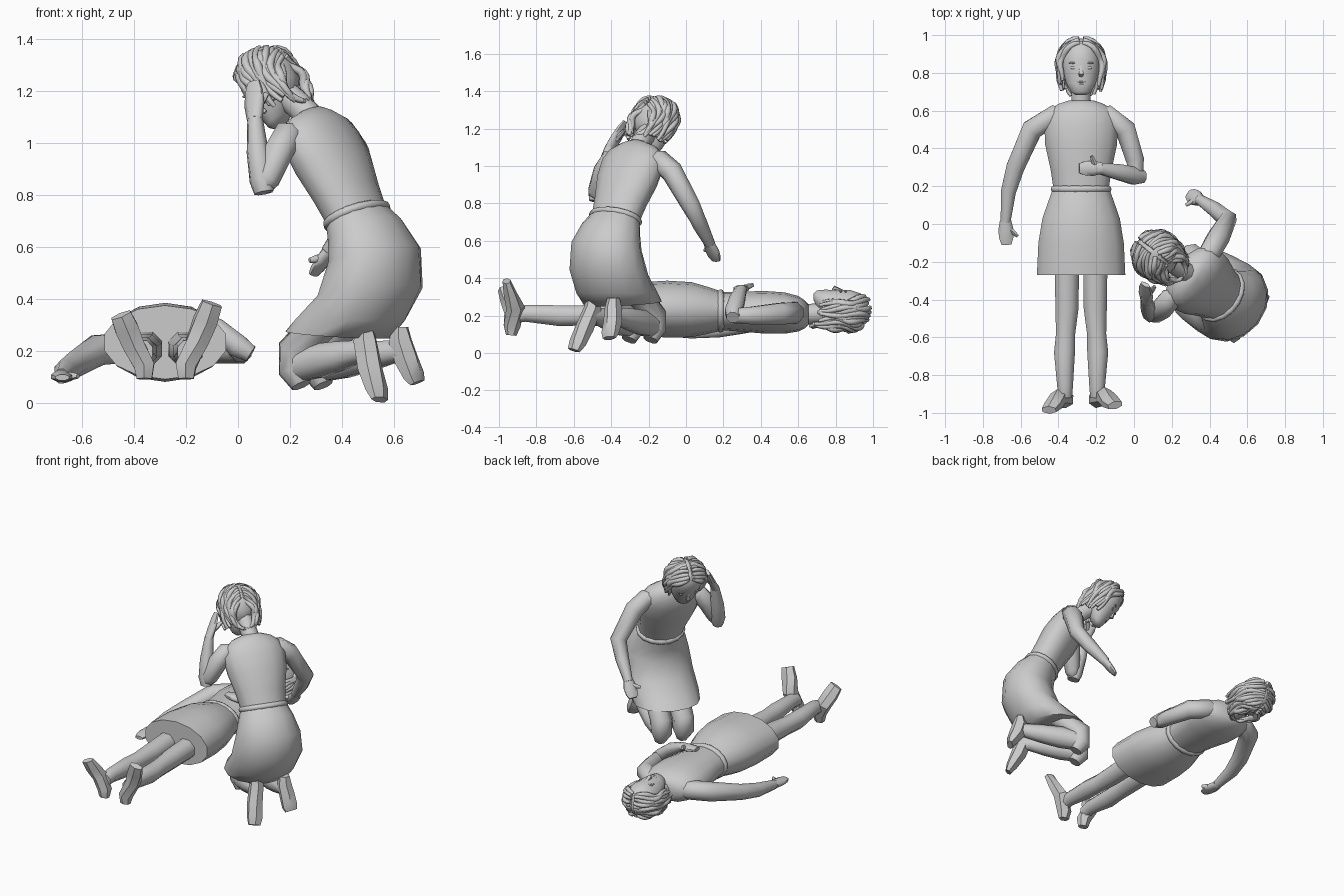
import bpy, bmesh, math, random
from mathutils import Vector, Matrix
random.seed(4)
V = Vector
X, Z = V((1, 0, 0)), V((0, 0, 1))

def tube(bm, secs, side, n=8):
    """Skin elliptical rings (centre, half width, half depth[, normal]) along a path."""
    c = [V(s[0]) for s in secs]
    rings = []
    for i, s in enumerate(secs):
        t = V(s[3]) if len(s) > 3 else \
            sum(((c[j + 1] - c[j]).normalized() for j in (i - 1, i) if 0 <= j < len(c) - 1), V())
        t.normalize()
        w = V(side[i] if isinstance(side, list) else side)
        w = (w - t * w.dot(t)).normalized()
        d = t.cross(w)
        rings.append([bm.verts.new(c[i] + w * s[1] * math.cos(a) + d * s[2] * math.sin(a))
                      for a in (2 * math.pi * (k + .5) / n for k in range(n))])
    for p, q in zip(rings, rings[1:]):
        for k in range(n):
            bm.faces.new((p[k], p[(k + 1) % n], q[(k + 1) % n], q[k]))
    bm.faces.new(rings[0][::-1])
    bm.faces.new(rings[-1])

def finish(bm, name, M=None, angle=62):
    bmesh.ops.recalc_face_normals(bm, faces=bm.faces)
    me = bpy.data.meshes.new(name)
    bm.to_mesh(me)
    bm.free()
    ob = bpy.data.objects.new(name, me)
    bpy.context.collection.objects.link(ob)
    if M:
        ob.matrix_world = M
    bpy.ops.object.select_all(action='DESELECT')
    ob.select_set(True)
    bpy.context.view_layer.objects.active = ob
    bpy.ops.object.shade_smooth_by_angle(angle=math.radians(angle))
    return ob

def loft(name, secs, side, n=8, M=None, angle=62):
    bm = bmesh.new()
    tube(bm, secs, side, n)
    return finish(bm, name, M, angle)

def hand(name, wrist, tip, side, thumb):
    w, t = V(wrist), V(tip)
    bm = bmesh.new()
    tube(bm, [(w, .032, .027), (w.lerp(t, .4), .044, .022), (w.lerp(t, .75), .04, .018), (t, .028, .012)], side, 8)
    a = w.lerp(t, .25)
    tube(bm, [(a, .018, .016), (a.lerp(V(thumb), .6), .016, .014), (thumb, .01, .009)], Z + V(side), 6)
    finish(bm, name)

def blob(bm, loc, size):
    bmesh.ops.create_uvsphere(bm, u_segments=10, v_segments=6, radius=1,
                              matrix=Matrix.Translation(loc) @ Matrix.Diagonal((*size, 1)))

def head(who, origin, face, up):
    f, u = V(face).normalized(), V(up).normalized()
    r = f.cross(u).normalized()
    u = r.cross(f)
    M = Matrix((r, f, u)).transposed().to_4x4()
    M.translation = origin
    # skull and jaw
    prof = [(-.152, .06, .03, .02), (-.135, .05, .055, .046), (-.09, .025, .08, .075), (-.03, .004, .098, .096),
            (.04, 0, .102, .1), (.1, -.005, .085, .085), (.135, -.01, .05, .05)]
    loft(who + "_head", [((0, y, z), a, b, Z) for z, y, a, b in prof], X, 16, M)
    # nose, eyes, brows and mouth
    bm = bmesh.new()
    tube(bm, [((0, .09, .005), .008, .008), ((0, .108, -.04), .015, .013), ((0, .096, -.052), .012, .006)], X, 6)
    for s in (-1, 1):
        blob(bm, (s * .04, .088, -.008), (.02, .005, .008))
        blob(bm, (s * .042, .088, .018), (.027, .006, .005))
    blob(bm, (0, .093, -.082), (.025, .008, .005))
    blob(bm, (0, .093, -.093), (.02, .008, .005))
    finish(bm, who + "_face_features", M)
    # hair cap with wavy locks falling from a centre parting
    bm = bmesh.new()
    blob(bm, (0, -.028, .02), (.112, .1, .128))
    count = 15
    for s in (-1, 1):
        for k in range(count):
            g = k / (count - 1)
            a, az, el = (math.radians(p + (q - p) * g) for p, q in ((58, 178), (66, 176), (-32, -56)))
            el += random.uniform(-.12, .12)
            P = V((s * .09, math.cos(a), math.sin(a)))
            E = V((s * math.sin(az) * math.cos(el), math.cos(az) * math.cos(el), math.sin(el)))
            out = .006 * (k % 2)
            secs, sides = [], []
            for i in range(13):
                t = i / 12
                d = P.lerp(E, t) + V((s * .5 * math.sin(math.pi * t), 0, 0))
                d.normalize()
                # below the ears the locks hang straighter than a sphere
                keep = max(math.hypot(d.x, d.y), .2) ** -.55 if d.z < 0 else 1
                rz = .128 if d.z > 0 else .205
                c = V((d.x * .116 * keep, d.y * .113 * keep - .01, d.z * rz + .015))
                c += d * (out + .005 * math.sin(t * 12 + k * 2.1))
                c.y += .008 * math.sin(t * 9 + k)
                rad = .016 * (.5 + .6 * math.sin(math.pi * min(1, t * .85 + .12)))
                secs.append((c, rad, rad))
                sides.append(d)
            tube(bm, secs, sides, 6)
    finish(bm, who + "_hair", M, 62)

def arm(name, root, s, m, e, f, w, side):
    loft(name, [(root, .035, .04), (s, .062, .06), (m, .062, .06), (e, .05, .052), (f, .045, .043), (w, .03, .028)], side, 8)

def belt(name, c, n, side, a, b):
    c, n = V(c), V(n).normalized()
    loft(name, [(c + n * h, a + o, b + o, n) for h, o in
                ((-.018, -.004), (-.012, .008), (0, .012), (.012, .008), (.018, -.004))], side, 16)

# ---- figure lying on its back, head towards +y ----
x0, Y = -.28, V((0, 1, 0))
def lie(rows):
    return [((x0, y, z), a, b, Y) for y, z, a, b in rows]
loft("lying_skirt", lie([(-.27, .235, .24, .142), (-.1, .235, .232, .152), (.03, .232, .21, .147),
                         (.12, .228, .178, .125), (.19, .225, .152, .105)]), X, 14)
belt("lying_belt", (x0, .185, .225), Y, X, .152, .106)
loft("lying_torso", lie([(.17, .225, .148, .102), (.28, .222, .164, .106), (.42, .218, .195, .114),
                         (.53, .214, .2, .11), (.6, .21, .18, .095), (.635, .207, .125, .075),
                         (.655, .205, .065, .055)]), X, 14)
loft("lying_neck", lie([(.62, .205, .055, .055), (.76, .215, .05, .055)]), X, 10)
head("lying", (x0, .835, .24), (0, 0, 1), (0, 1, 0))
for s, side in ((-1, "right"), (1, "left")):
    lx = x0 + s * .085
    loft(f"lying_{side}_leg", [((lx + dx * s, y, z), a, b, Y) for dx, y, z, a, b in
         ((-.01, -.2, .215, .07, .07), (-.01, -.45, .205, .066, .065), (-.003, -.58, .2, .055, .058),
          (.003, -.68, .2, .06, .06), (0, -.86, .212, .045, .048), (0, -.92, .2, .04, .045))], X, 8)
    toe = V((-.45, -.985, .34)) if s < 0 else V((-.1, -.96, .385))
    heel = V((lx - s * .005, -.935, .125))
    loft(f"lying_{side}_foot", [(heel - Z * .03, .034, .028), (heel + V((0, .005, .02)), .045, .045),
         (heel.lerp(toe, .45) + V((0, .035, 0)), .048, .05), (heel.lerp(toe, .75) + V((0, .012, 0)), .052, .035),
         (toe, .045, .022)], (1, 0, .4), 6, angle=35)
arm("lying_right_arm", (-.37, .57, .215), (-.42, .575, .215), (-.54, .5, .205), (-.628, .3, .15), (-.665, .17, .125), (-.68, .01, .105), Z)
hand("lying_right_hand", (-.68, .02, .105), (-.675, -.11, .1), X, (-.615, -.065, .105))
arm("lying_left_arm", (-.19, .57, .215), (-.14, .575, .215), (-.045, .5, .21), (.005, .34, .2), (.012, .27, .2), (-.02, .255, .215), Z)
loft("lying_left_forearm", [((.05, .25, .19), .035, .035), ((0, .255, .22), .05, .048), ((-.08, .275, .29), .045, .04),
                            ((-.18, .295, .34), .032, .028)], Y, 8)
hand("lying_left_hand", (-.17, .295, .34), (-.29, .295, .35), Y, (-.225, .36, .365))

# ---- figure kneeling beside, leaning towards the lying one ----
F, R = V((-.78, .625, 0)), V((.625, .78, 0))
lean = (-.36, .26, .9)
loft("kneeling_skirt", [((.385, -.337, .265), .21, .205, (.06, -.05, 1)), ((.43, -.368, .32), .22, .215, (0, 0, 1)),
                        ((.508, -.412, .43), .224, .192, (-.1, .08, 1)), ((.525, -.425, .57), .205, .165, (-.2, .15, 1)),
                        ((.49, -.4, .66), .175, .135, lean), ((.455, -.375, .725), .145, .108, lean)], R, 14)
belt("kneeling_belt", (.457, -.377, .72), lean, R, .146, .11)
loft("kneeling_torso", [((.46, -.38, .71), .142, .104, lean), ((.415, -.35, .81), .16, .11, lean),
                        ((.365, -.315, .92), .19, .12, lean), ((.32, -.285, 1.01), .2, .112, lean),
                        ((.297, -.268, 1.065), .175, .095, lean), ((.282, -.257, 1.1), .125, .07, lean),
                        ((.275, -.25, 1.12), .06, .05, lean)], R, 14)
loft("kneeling_neck", [((.285, -.26, 1.09), .055, .055), ((.24, -.235, 1.14), .052, .055), ((.16, -.18, 1.21), .05, .055)], R, 10)
head("kneeling", (.12, -.165, 1.222), (-.6, .47, -.64), (-.5, .4, .77))
arm("kneeling_right_arm", (.36, -.18, 1.04), (.405, -.145, 1.03), (.445, -.075, .97), (.495, .025, .79), (.43, .075, .69), (.345, .13, .58), F)
hand("kneeling_right_hand", (.35, .125, .585), (.29, .16, .495), R, (.275, .1, .55))
arm("kneeling_left_arm", (.23, -.36, 1.04), (.19, -.4, 1.03), (.155, -.44, .965), (.115, -.475, .865), (.1, -.475, .845), (.085, -.47, .84), F)
loft("kneeling_left_forearm", [((.1, -.485, .81), .04, .035), ((.092, -.475, .86), .05, .048), ((.075, -.445, .97), .044, .042),
                               ((.065, -.405, 1.1), .031, .028)], F, 8)
hand("kneeling_left_hand", (.065, -.41, 1.09), (.06, -.32, 1.235), F, (.11, -.33, 1.19))
for side, knee, ankle, toe in (("left", V((.22, -.285, .145)), V((.465, -.48, .2)), V((.545, -.6, .0))),
                               ("right", V((.305, -.17, .145)), V((.6, -.37, .2)), V((.69, -.41, .065)))):
    # thigh end, shin and foot resting on the toes
    loft(f"kneeling_{side}_knee", [(knee - F * .14 + Z * .17, .07, .07), (knee + Z * .06, .068, .07),
                                   (knee + V((0, 0, -.02)), .066, .066), (knee - Z * .075 - F * .03, .04, .04)], R, 8)
    loft(f"kneeling_{side}_shin", [(knee - Z * .01 + F * .02, .055, .06), (knee.lerp(ankle, .35), .068, .07),
                                   (knee.lerp(ankle, .7), .058, .06), (ankle, .043, .046), (ankle - F * .05, .035, .04)], R, 8)
    heel = ankle - F * .03 + Z * .07
    loft(f"kneeling_{side}_foot", [(heel + Z * .025, .035, .03), (heel - Z * .03, .046, .05),
                                   (heel.lerp(toe, .5) + F * .012, .05, .05), (heel.lerp(toe, .8), .052, .036),
                                   (toe + Z * .015, .042, .02)], R, 6, angle=35)
